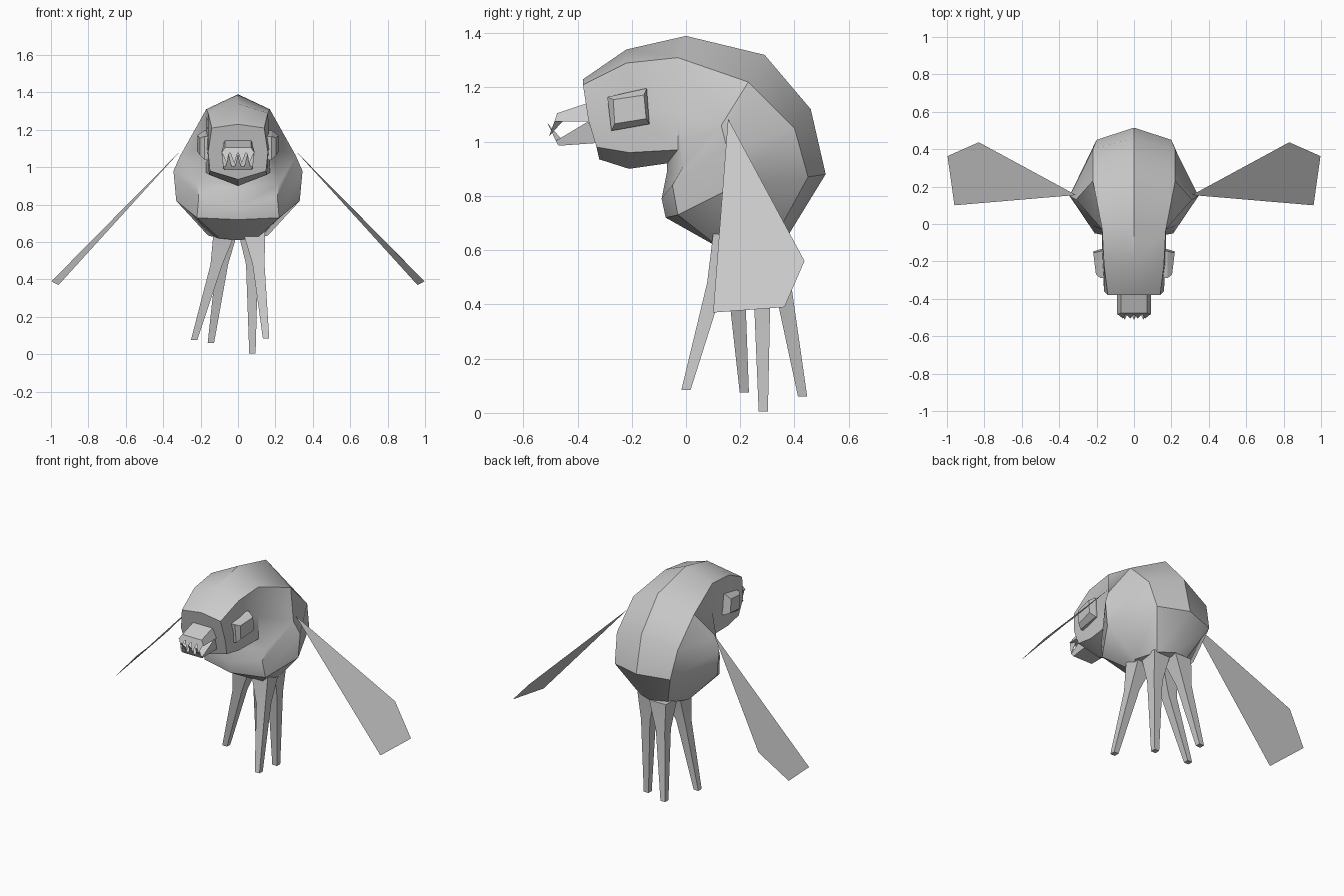
import bpy, bmesh, math
from mathutils import Vector

cube = bpy.data.objects.get("Cube")
if cube:
    bpy.data.objects.remove(cube, do_unlink=True)

# One plain grey for everything
grey = bpy.data.materials.new("plain grey")
GREY = (0.6, 0.6, 0.6, 1.0)
grey.diffuse_color = GREY
grey.use_nodes = True
grey.node_tree.nodes["Principled BSDF"].inputs["Base Color"].default_value = GREY


def make_object(name, bm, smooth=None, closed=True):
    if closed:
        bmesh.ops.recalc_face_normals(bm, faces=bm.faces)
    mesh = bpy.data.meshes.new(name)
    bm.to_mesh(mesh)
    bm.free()
    mesh.materials.append(grey)
    obj = bpy.data.objects.new(name, mesh)
    bpy.context.collection.objects.link(obj)
    if smooth:
        bpy.ops.object.select_all(action='DESELECT')
        obj.select_set(True)
        bpy.context.view_layer.objects.active = obj
        bpy.ops.object.shade_smooth_by_angle(angle=math.radians(smooth))
    return obj


def loft(bm, rings, caps=True):
    """Skin a list of closed rings, optionally capping both ends."""
    loops = [[bm.verts.new(p) for p in ring] for ring in rings]
    n = len(loops[0])
    for a, b in zip(loops, loops[1:]):
        for i in range(n):
            j = (i + 1) % n
            bm.faces.new((a[i], a[j], b[j], b[i]))
    if caps:
        bm.faces.new(loops[0])
        bm.faces.new(loops[-1])


# Body: half sections fanned from the face over the back to the belly.
# Each section runs crown, shoulder, flank, inner corner, inner middle.
sections = [
    [(0, -.38, 1.23), (.14, -.38, 1.21), (.16, -.36, 1.08), (.15, -.33, .98), (0, -.32, .935)],
    [(0, -.22, 1.34), (.16, -.22, 1.29), (.17, -.20, 1.12), (.155, -.21, .96), (0, -.21, .90)],
    [(0, 0, 1.39), (.17, -.03, 1.31), (.17, -.03, 1.12), (.17, -.03, .97), (0, -.07, .92)],
    [(0, .29, 1.32), (.22, .23, 1.22), (.31, .13, 1.06), (.22, -.01, .91), (0, -.07, .89)],
    [(0, .46, 1.12), (.22, .40, 1.05), (.345, .15, .98), (.21, -.05, .84), (0, -.09, .79)],
    [(0, .515, .88), (.20, .45, .87), (.33, .15, .82), (.22, -.03, .73), (0, -.075, .72)],
    [(0, .38, .66), (.10, .33, .65), (.16, .20, .635), (.10, .11, .62), (0, .12, .61)],
]
bm = bmesh.new()
loft(bm, [s + [(-x, y, z) for x, y, z in s[3:0:-1]] for s in sections])
make_object("body", bm, smooth=35)

# Eyes: tapered square blocks on the sides of the head
eye_outline = [(-.29, 1.165), (-.145, 1.197), (-.135, 1.065), (-.275, 1.04)]
eye_front = [(-.268, 1.155), (-.155, 1.172), (-.147, 1.085), (-.263, 1.066)]
for side, label in ((1, "left"), (-1, "right")):
    bm = bmesh.new()
    loft(bm, [[(side * .15, y, z) for y, z in eye_outline],
              [(side * .18, y, z) for y, z in eye_outline],
              [(side * (.236 + .12 * y), y, z) for y, z in eye_front]])
    make_object(label + "_eye", bm)

# Wings: thin drooping sheets that widen to an angled tip
wing = [(.31, .155, 1.085), (.83, .437, .56), (.997, .363, .39), (.96, .10, .37)]
for side, label in ((1, "left"), (-1, "right")):
    bm = bmesh.new()
    bm.faces.new([bm.verts.new((side * x, y, z)) for x, y, z in wing][::side])
    make_object(label + "_wing", bm, closed=False)


# Jaws: side profiles pulled across the face, narrower on the outer edge
def jaw(name, profile):
    bm = bmesh.new()
    loft(bm, [[(s * w, y, z) for y, z, w in profile] for s in (-1, 1)])
    make_object(name, bm)


jaw("upper_jaw", [(-.34, 1.15, .07), (-.475, 1.105, .07), (-.485, 1.075, .09), (-.35, 1.075, .09)])
jaw("lower_jaw", [(-.33, .995, .08), (-.47, .985, .07), (-.48, 1.003, .08), (-.36, 1.075, .085)])


# Teeth: small three-sided spikes along the front of both jaws
def tooth(name, base, tip, r):
    bm = bmesh.new()
    bx, by, bz = base
    ring = [bm.verts.new(p) for p in
            ((bx - r, by, bz), (bx + r, by, bz), (bx, by + 1.6 * r, bz))]
    top = bm.verts.new(tip)
    bm.faces.new(ring)
    for i in range(3):
        bm.faces.new((ring[i], ring[(i + 1) % 3], top))
    make_object(name, bm)


for i in range(4):
    x = -.066 + .044 * i
    tooth(f"upper_tooth_{i + 1}", (x, -.484, 1.078), (x * .9, -.505, 1.02), .02)
for i in range(3):
    x = -.05 + .05 * i
    tooth(f"lower_tooth_{i + 1}", (x, -.478, 1.0), (x, -.512, 1.07), .017)

# Legs: square tapering limbs, each from hip through knee to foot
legs = {
    "front_left_leg": [(.085, .16, .66), (.11, .11, .48), (.15, 0, .085)],
    "front_right_leg": [(-.07, .19, .66), (-.115, .185, .48), (-.235, .215, .075)],
    "back_left_leg": [(.06, .27, .66), (.075, .28, .48), (.077, .285, .005)],
    "back_right_leg": [(-.06, .32, .66), (-.085, .355, .48), (-.145, .43, .06)],
}
for name, path in legs.items():
    bm = bmesh.new()
    rings = []
    for (x, y, z), h in zip(path, (.06, .032, .017)):
        rings.append([(x + sx * h, y + sy * h, z)
                      for sx, sy in ((-1, -1), (1, -1), (1, 1), (-1, 1))])
    loft(bm, rings)
    make_object(name, bm, smooth=30)
